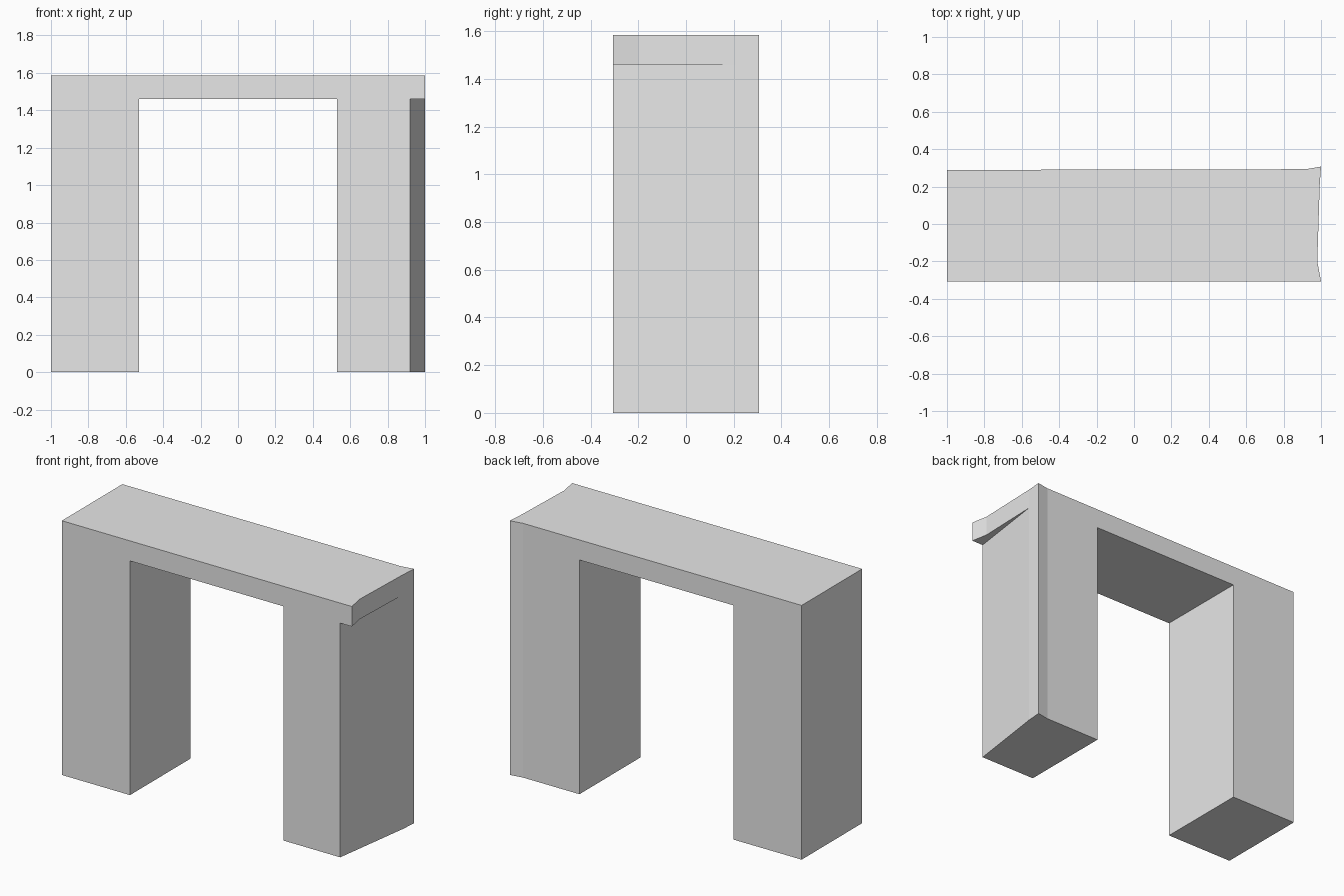
import bpy
import bmesh

if "Cube" in bpy.data.objects:
    bpy.data.objects.remove(bpy.data.objects["Cube"], do_unlink=True)

HEIGHT, SOFFIT = 1.585, 1.46
FRONT, BACK = -0.307, 0.293

stone = bpy.data.materials.new("plain grey")
stone.use_nodes = True
grey = (0.8, 0.8, 0.8, 1)
stone.diffuse_color = grey
stone.node_tree.nodes["Principled BSDF"].inputs["Base Color"].default_value = grey


def prism(name, outline, bottom, top):
    """Extrude a plan outline upwards into a solid block."""
    bm = bmesh.new()
    base = bm.faces.new([bm.verts.new((x, y, bottom)) for x, y in outline])
    grown = bmesh.ops.extrude_face_region(bm, geom=[base])["geom"]
    verts = [v for v in grown if isinstance(v, bmesh.types.BMVert)]
    bmesh.ops.translate(bm, verts=verts, vec=(0, 0, top - bottom))
    bmesh.ops.recalc_face_normals(bm, faces=bm.faces)
    mesh = bpy.data.meshes.new(name)
    bm.to_mesh(mesh)
    bm.free()
    mesh.materials.append(stone)
    obj = bpy.data.objects.new(name, mesh)
    bpy.context.collection.objects.link(obj)
    return obj


# Gateway block, with a slightly irregular left end
gateway = prism("gateway", [
    (-1, FRONT), (1, FRONT), (0.98, -0.2), (0.993, 0.21),
    (1, 0.307), (0.92, BACK), (-1, BACK - 0.004)], 0, HEIGHT)

# Central opening between the two legs
opening = prism("opening_cutter", [
    (-0.53, -0.5), (0.53, -0.5), (0.53, 0.5), (-0.53, 0.5)], -0.1, SOFFIT)

# Slanted outer side of the left leg, below the lintel overhang
slant = prism("slant_cutter", [
    (0.92, FRONT), (0.92, -0.5), (1.2, -0.5), (1.2, 0.21), (0.993, 0.21)],
    -0.1, SOFFIT)

for cutter in (opening, slant):
    cut = gateway.modifiers.new(cutter.name, "BOOLEAN")
    cut.operation = "DIFFERENCE"
    cut.solver = "EXACT"
    cut.object = cutter
    cutter.hide_render = True
    cutter.hide_viewport = True
    cutter.display_type = "WIRE"
